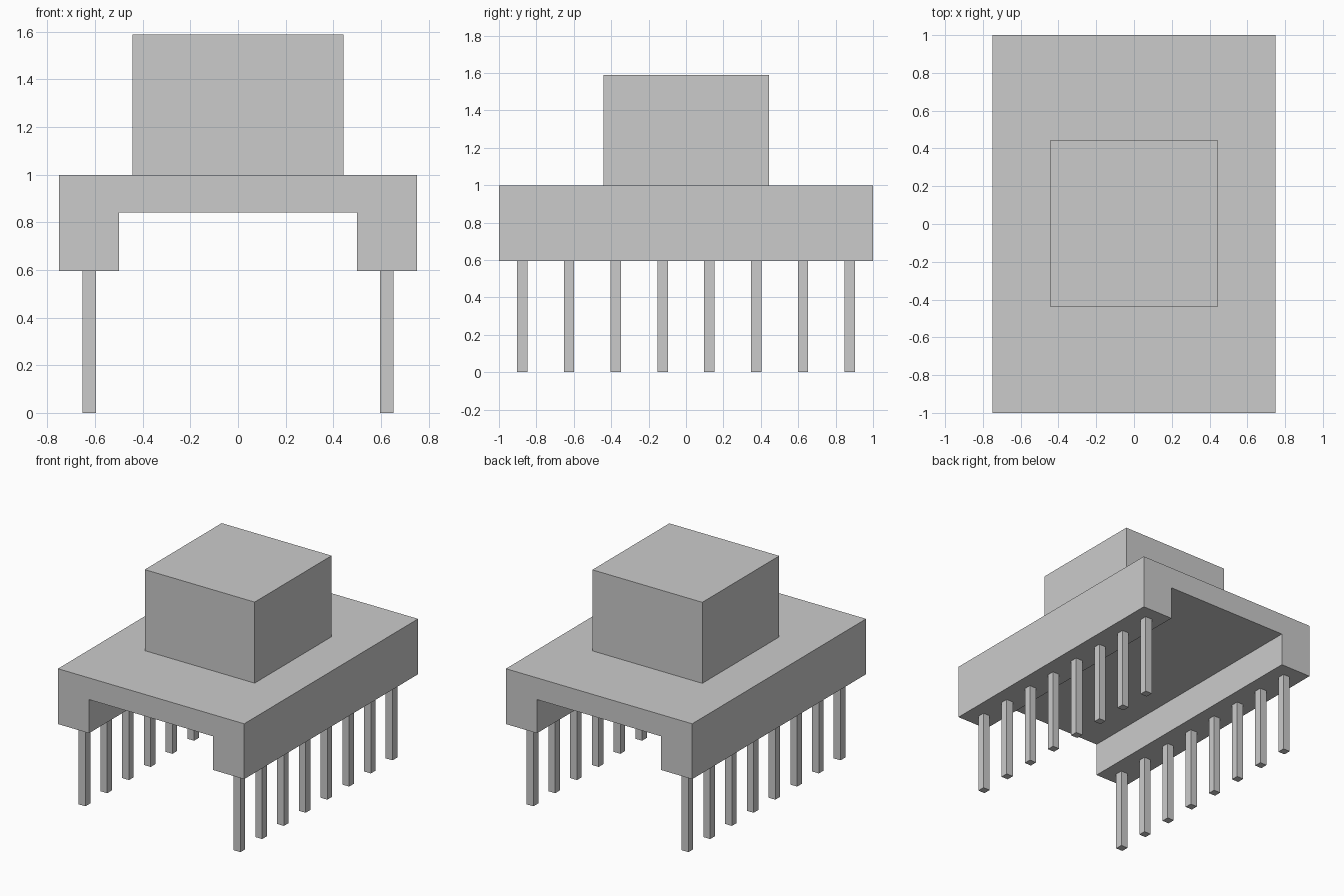
import bpy
import bmesh

if "Cube" in bpy.data.objects:
    bpy.data.objects.remove(bpy.data.objects["Cube"], do_unlink=True)

GREY = (0.6, 0.6, 0.6, 1.0)
grey = bpy.data.materials.new("plain grey")
grey.use_nodes = True
grey.diffuse_color = GREY
grey.node_tree.nodes["Principled BSDF"].inputs["Base Color"].default_value = GREY


def finish(name, bm):
    """Turn a bmesh into a flat-shaded grey object."""
    bmesh.ops.recalc_face_normals(bm, faces=bm.faces)
    mesh = bpy.data.meshes.new(name)
    bm.to_mesh(mesh)
    bm.free()
    mesh.materials.append(grey)
    obj = bpy.data.objects.new(name, mesh)
    bpy.context.collection.objects.link(obj)
    return obj


def box(name, centre, size):
    bm = bmesh.new()
    bmesh.ops.create_cube(bm, size=1)
    for v in bm.verts:
        v.co = [c + p * s for c, p, s in zip(centre, v.co, size)]
    return finish(name, bm)


# Channel-shaped body: an open U profile extruded from front to back
BOTTOM, CEILING, TOP = 0.595, 0.84, 0.998
OUTER, INNER = 0.75, 0.5
half = [(OUTER, TOP), (OUTER, BOTTOM), (INNER, BOTTOM), (INNER, CEILING)]
profile = half + [(-x, z) for x, z in reversed(half)]
bm = bmesh.new()
face = bm.faces.new([bm.verts.new((x, -1, z)) for x, z in profile])
moved = bmesh.ops.extrude_face_region(bm, geom=[face])["geom"]
bmesh.ops.translate(bm, vec=(0, 2, 0),
                    verts=[g for g in moved if isinstance(g, bmesh.types.BMVert)])
finish("body", bm)

# Block standing on the body
BLOCK_TOP = 1.588
box("top_block", (0, 0.002, (TOP + BLOCK_TOP) / 2), (0.885, 0.885, BLOCK_TOP - TOP))

# Two rows of square pins
PIN = 0.055
for side, x in (("left", 0.624), ("right", -0.624)):
    for i in range(8):
        box(f"{side}_pin_{i + 1}", (x, -0.875 + 0.25 * i, BOTTOM / 2), (PIN, PIN, BOTTOM))
